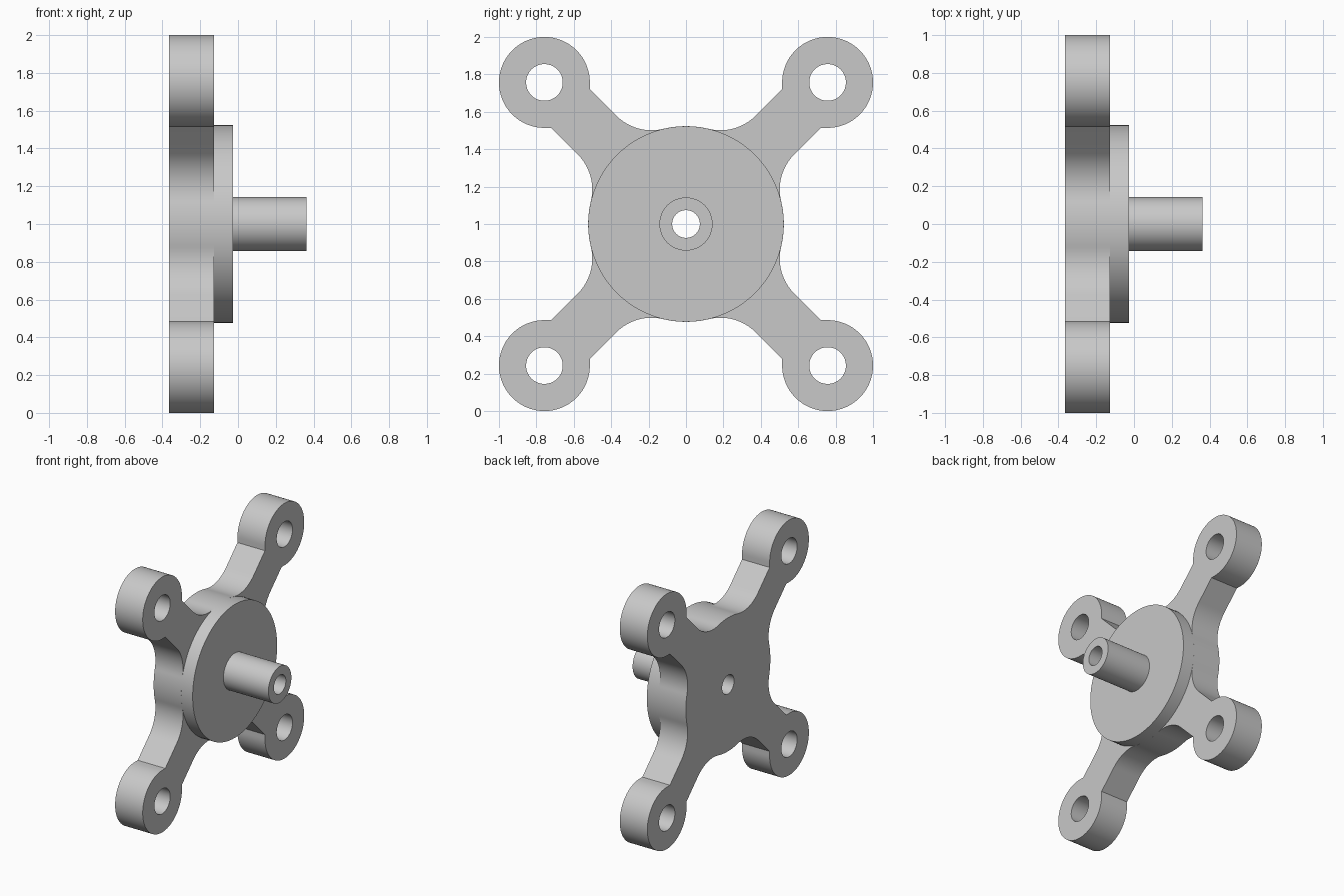
import bpy
import bmesh
from math import atan2, cos, pi, sin, sqrt
from mathutils import Matrix, Vector

cube = bpy.data.objects.get("Cube")
if cube:
    bpy.data.objects.remove(cube, do_unlink=True)

grey = bpy.data.materials.new("plain_grey")
grey.use_nodes = True
colour = (0.58, 0.58, 0.58, 1)
grey.diffuse_color = colour
grey.node_tree.nodes["Principled BSDF"].inputs["Base Color"].default_value = colour

HUB_R, BORE_R, SHAFT_R = 0.523, 0.074, 0.142
EAR_R, EAR_HOLE_R, EAR_POS = 0.243, 0.098, 0.757   # ear offset along each axis
ARM_HALF, FILLET_R = 0.146, 0.267
BACK, PLATE_FRONT, DISC_FRONT, SHAFT_END = -0.365, -0.126, -0.027, 0.363


def arc(centre, radius, start, end, steps):
    return [Vector(centre) + radius * Vector((cos(a), sin(a)))
            for a in (start + (end - start) * i / steps for i in range(steps + 1))]


def circle(centre, radius, steps=96):
    return arc(centre, radius, 0, 2 * pi, steps)[:-1]


def spin(points, angle):
    turn = Matrix.Rotation(angle, 2)
    return [turn @ p for p in points]


def extrude_profile(name, loops, x0, x1):
    """Fill a YZ profile (outline plus holes) and extrude it along X."""
    bm = bmesh.new()
    for loop in loops:
        verts = [bm.verts.new((x0, p.x, p.y + 1)) for p in loop]
        for a, b in zip(verts, verts[1:] + verts[:1]):
            bm.edges.new((a, b))
    bmesh.ops.triangle_fill(bm, edges=bm.edges[:], use_beauty=True, normal=(1, 0, 0))
    result = bmesh.ops.extrude_face_region(bm, geom=bm.faces[:], use_keep_orig=True)
    moved = [v for v in result["geom"] if isinstance(v, bmesh.types.BMVert)]
    bmesh.ops.translate(bm, verts=moved, vec=(x1 - x0, 0, 0))
    bmesh.ops.recalc_face_normals(bm, faces=bm.faces[:])
    mesh = bpy.data.meshes.new(name)
    bm.to_mesh(mesh)
    bm.free()
    mesh.materials.append(grey)
    obj = bpy.data.objects.new(name, mesh)
    bpy.context.collection.objects.link(obj)
    bpy.ops.object.select_all(action="DESELECT")
    obj.select_set(True)
    bpy.context.view_layer.objects.active = obj
    bpy.ops.object.shade_smooth_by_angle(angle=pi / 6)
    return obj


# Half of one arm, lying along +x: hub rim, fillet, straight edge, notch, ear
side = ARM_HALF + FILLET_R
along = sqrt((HUB_R + FILLET_R) ** 2 - side ** 2)
half = arc((0, 0), HUB_R, -pi / 4, atan2(-side, along), 10)[:-1]
half += arc((along, -side), FILLET_R, atan2(side, -along), pi / 2, 16)
half.append(Vector((sqrt(2) * (EAR_POS - EAR_R) + ARM_HALF, -ARM_HALF)))
half += arc((sqrt(2) * EAR_POS, 0), EAR_R, -0.75 * pi, 0, 36)

# Mirror to a full arm, then repeat four times around the hub
arm = half + [Vector((p.x, -p.y)) for p in reversed(half[1:-1])]
outline, ear_holes = [], []
for k in range(4):
    angle = pi / 4 + k * pi / 2
    outline += spin(arm, angle)
    ear_holes.append(spin(circle((sqrt(2) * EAR_POS, 0), EAR_HOLE_R, 64), angle))

bore = circle((0, 0), BORE_R, 64)
extrude_profile("four_arm_plate", [outline, bore] + ear_holes, BACK, PLATE_FRONT)
extrude_profile("hub_disc", [circle((0, 0), HUB_R), bore], PLATE_FRONT, DISC_FRONT)
extrude_profile("hollow_shaft", [circle((0, 0), SHAFT_R), bore], DISC_FRONT, SHAFT_END)
